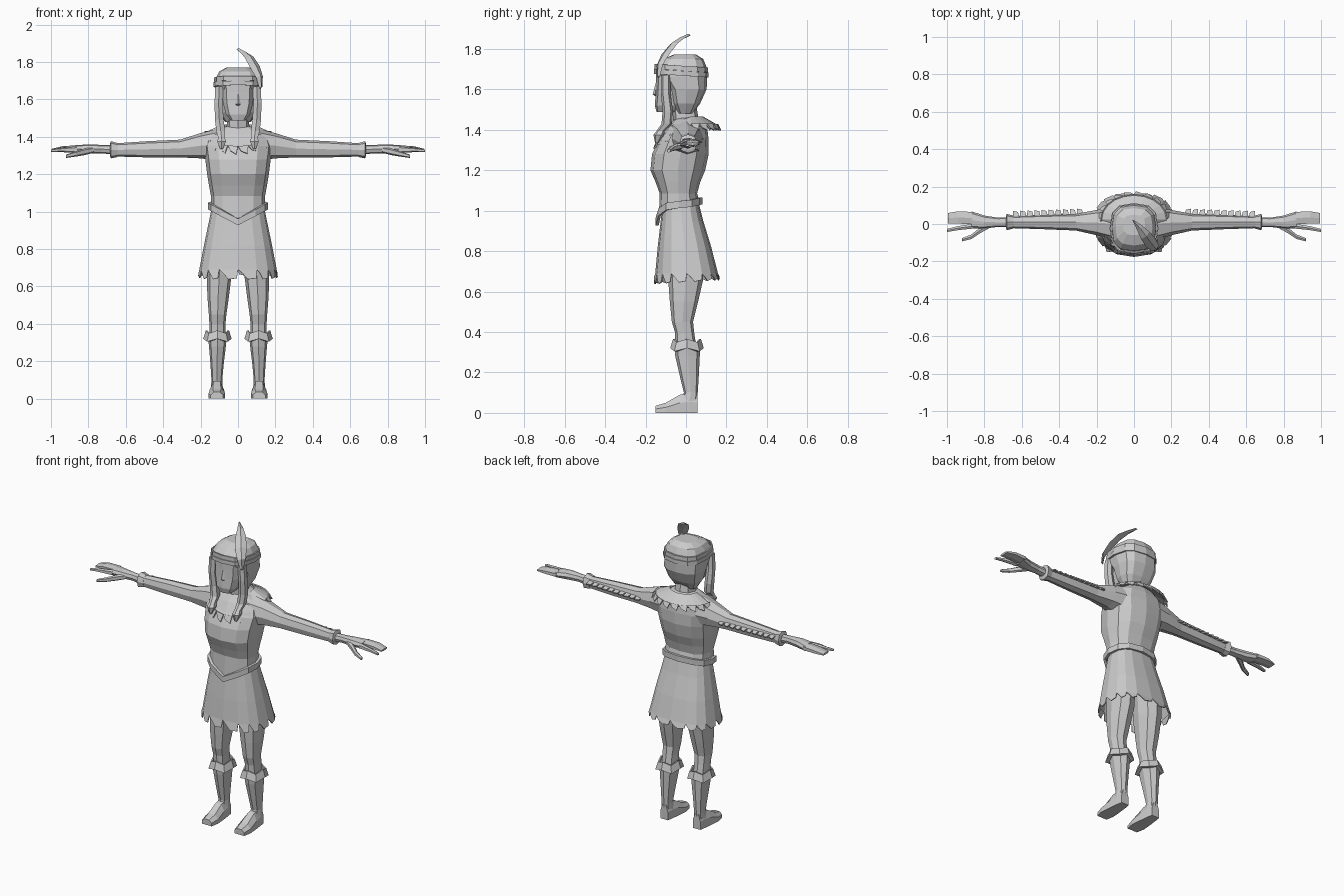
import bpy, bmesh, math
from mathutils import Vector

if "Cube" in bpy.data.objects:
    bpy.data.objects.remove(bpy.data.objects["Cube"])

mat = bpy.data.materials.new("light_grey")
mat.diffuse_color = (0.6, 0.6, 0.6, 1)
mat.use_nodes = True
mat.node_tree.nodes["Principled BSDF"].inputs["Base Color"].default_value = mat.diffuse_color


def build(name, verts, faces, mirror=False, thick=0):
    """Flat-shaded mesh object, optionally thickened and mirrored across x."""
    me = bpy.data.meshes.new(name)
    me.from_pydata([tuple(v) for v in verts], [], faces)
    bm = bmesh.new()
    bm.from_mesh(me)
    bmesh.ops.recalc_face_normals(bm, faces=bm.faces)
    bm.to_mesh(me)
    bm.free()
    me.materials.append(mat)
    ob = bpy.data.objects.new(name, me)
    bpy.context.collection.objects.link(ob)
    if thick:
        ob.modifiers.new("thickness", 'SOLIDIFY').thickness = thick
    if mirror:
        ob.modifiers.new("mirror", 'MIRROR').use_mirror_merge = False
    return ob


def loft(name, rings, mirror=False, caps=True, closed=False):
    n, m = len(rings[0]), len(rings)
    verts = [p for r in rings for p in r]
    faces = [(i * n + j, i * n + (j + 1) % n, (i + 1) % m * n + (j + 1) % n, (i + 1) % m * n + j)
             for i in range(m if closed else m - 1) for j in range(n)]
    if caps and not closed:
        faces += [tuple(range(n)), tuple(range((m - 1) * n, m * n))]
    return build(name, verts, faces, mirror)


def oval(n, power=0.8):
    """Rounded-square unit outline starting at the front (0, -1)."""
    out = []
    for k in range(n):
        a = -math.pi / 2 + 2 * math.pi * k / n
        c, s = math.cos(a), math.sin(a)
        out.append((math.copysign(abs(c) ** power, c) if abs(c) > 1e-6 else 0,
                    math.copysign(abs(s) ** power, s) if abs(s) > 1e-6 else 0))
    return out


def zring(z, cx, hw, yf, yb, n=12, power=0.8):
    return [Vector((cx + hw * u, (yf + yb) / 2 + (yb - yf) / 2 * v, z)) for u, v in oval(n, power)]


def xring(x, yf, yb, zb, zt, n=8):
    return [Vector((x, (yf + yb) / 2 + (yb - yf) / 2 * u, (zb + zt) / 2 + (zt - zb) / 2 * v))
            for u, v in oval(n)]


def band(name, path, h, t, mirror=False, flare=0):
    """Closed strap of height h and thickness t round a path of points."""
    c = sum(path, Vector()) / len(path)
    out = []
    for p in path:
        d = Vector((p.x - c.x, p.y - c.y, 0)).normalized()
        up = Vector((0, 0, h / 2))
        out.append([p - up, p - up + d * (t + flare), p + up + d * t, p + up])
    return loft(name, out, mirror, closed=True)


# Torso with a pointed front hem
def dip(p, z, hw):
    return z + 0.02 * max(0, p.y) / 0.07 - (0.085 * (1 - abs(p.x) / hw) if p.y < 0 else 0)


hem = zring(1.03, 0, 0.145, -0.135, 0.065)
for p in hem:
    p.z = dip(p, 1.03, 0.145)
body = [(1.085, .145, -.13, .055), (1.14, .155, -.15, .07), (1.2, .165, -.176, .095),
        (1.28, .175, -.168, .112), (1.35, .185, -.135, .112), (1.41, .165, -.095, .105),
        (1.45, .095, -.06, .09), (1.46, .05, -.04, .06)]
loft("torso", [hem] + [zring(z, 0, w, f, b) for z, w, f, b in body])

# Belt
band("belt", [p * 1 for p in hem], 0.035, 0.016)

# Skirt with a jagged hem
skirt = [zring(z, 0, w, f, b, 16, 0.75) for z, w, f, b in
         [(1.05, .135, -.115, .06), (.95, .155, -.125, .085), (.82, .182, -.14, .125), (.69, .207, -.152, .158)]]
loft("skirt", skirt, caps=False)
verts, faces = [], []
low = zring(.655, 0, .214, -.16, .168, 16, 0.75)
for k in range(16):
    a, b = skirt[3][k], skirt[3][(k + 1) % 16]
    c, d = low[k], low[(k + 1) % 16]
    i = len(verts)
    tilt = Vector((0, 0, .07 * (c.y + d.y) / 2))
    verts += [a, b, d.lerp(c, .06) + tilt, c.lerp(d, .5) + tilt * .8 + Vector((0, 0, -.008)), c.lerp(d, .22) + Vector((0, 0, .018))]
    faces.append(tuple(range(i, i + 5)))
build("skirt_hem", verts, faces, thick=0.005)

# Legs, boots, cuffs and feet
loft("leg", [zring(z, x, w, f, b, 8) for z, x, w, f, b in
             [(.85, .095, .07, -.09, .085), (.66, .10, .066, -.088, .085), (.55, .106, .058, -.08, .06),
              (.45, .109, .047, -.07, .035), (.4, .11, .043, -.055, .04), (.3, .11, .042, -.05, .055)]], True)
loft("boot", [zring(z, x, w, f, b, 8) for z, x, w, f, b in
              [(.345, .11, .052, -.06, .07), (.28, .11, .045, -.053, .068), (.18, .112, .035, -.03, .063),
               (.1, .113, .029, -.01, .058), (.05, .113, .032, -.03, .056)]], True)
cuff = zring(.335, .11, .054, -.056, .066, 8)
for k, p in enumerate(cuff):
    p.z += .008 * (-1) ** k
band("boot_cuff", cuff, .045, .008, True, .014)
foot = [(.056, .026, .09), (.02, .032, .1), (-.03, .038, .09), (-.1, .044, .05), (-.15, .034, .035)]
loft("foot", [[Vector((.113 + u * w, y, v)) for u, v in [(-1, 0), (1, 0), (1, h * .55), (.5, h), (-.5, h), (-1, h * .55)]]
              for y, w, h in foot], True)

# Arms, sleeve cuffs and sleeve fringe
loft("arm", [xring(*r) for r in
             [(.10, -.09, .09, 1.27, 1.445), (.2, -.06, .075, 1.285, 1.42), (.31, -.035, .055, 1.29, 1.385),
              (.48, -.028, .05, 1.29, 1.377), (.66, -.022, .042, 1.295, 1.365)]], True)
loft("sleeve_cuff", [xring(*r) for r in
                     [(.645, -.024, .045, 1.292, 1.367), (.68, -.033, .054, 1.285, 1.377), (.685, -.02, .04, 1.3, 1.36)]], True)
verts, faces = [], []
for k in range(10):
    x, i = .27 + .038 * k, len(verts)
    y = .052 - .012 * k / 9
    verts += [Vector(p) for p in [(x, y - .012, 1.345), (x + .036, y - .012, 1.345), (x + .034, y + .028, 1.335), (x + .008, y + .022, 1.335)]]
    faces.append((i, i + 1, i + 2, i + 3))
build("sleeve_fringe", verts, faces, True, .008)

# Hands
loft("palm", [xring(*r) for r in
              [(.66, -.018, .035, 1.305, 1.355), (.73, -.016, .034, 1.312, 1.357), (.8, -.024, .045, 1.31, 1.36),
               (.87, -.025, .068, 1.315, 1.355)]], True)
loft("fingers", [xring(*r, 6) for r in
                 [(.86, -.005, .068, 1.318, 1.355), (.94, -.002, .072, 1.322, 1.35), (.995, .0, .062, 1.323, 1.336)]], True)
loft("index_finger", [xring(*r, 6) for r in
                      [(.86, -.026, .003, 1.315, 1.35), (.94, -.034, -.01, 1.318, 1.342), (1.0, -.044, -.025, 1.32, 1.333)]], True)
loft("thumb", [xring(*r, 6) for r in
               [(.77, -.022, .015, 1.315, 1.345), (.82, -.05, -.015, 1.302, 1.338), (.87, -.082, -.055, 1.294, 1.322),
                (.92, -.094, -.075, 1.287, 1.305)]], True)

# Neck, face and hair
loft("neck", [zring(1.4, 0, .065, -.06, .07, 8), zring(1.53, 0, .055, -.07, .05, 8)])
loft("face", [zring(z, 0, w, f, b, 10, .65) for z, w, f, b in
              [(1.487, .04, -.145, -.05), (1.52, .066, -.154, 0), (1.58, .083, -.15, .03), (1.64, .088, -.148, .03), (1.7, .09, -.148, .03)]])
loft("nose", [zring(z, 0, w, f, -.14, 4, 1) for z, w, f in [(1.63, .006, -.15), (1.575, .013, -.165), (1.565, .008, -.15)]])
loft("hair", [zring(z, 0, w, f, b, 12, .7) for z, w, f, b in
              [(1.48, .07, -.04, .035), (1.53, .1, -.07, .07), (1.6, .118, -.09, .102), (1.66, .12, -.135, .105),
               (1.715, .118, -.145, .1), (1.75, .1, -.115, .085), (1.772, .06, -.06, .05)]])
loft("braid", [zring(z, x, w, y - w, y + w, 6) for z, x, w, y in
               [(1.67, .1, .024, -.1), (1.58, .104, .024, -.1), (1.49, .1, .026, -.09), (1.43, .092, .026, -.095),
                (1.395, .088, .02, -.125), (1.375, .088, .026, -.135), (1.335, .088, .008, -.145)]], True)

# Headband in two tilted straps
for name, z, t in [("headband_lower", 1.678, .012), ("headband_upper", 1.703, .008)]:
    path = zring(z, 0, .119, -.147, .1, 12, .7)
    for p in path:
        p.z -= .07 * p.y
    band(name, path, .024, t)

# Feather: a bent blade with a raised spine
spine = [(.12, -.135, 1.66, .008), (.115, -.13, 1.72, .024), (.09, -.1, 1.775, .034),
         (.06, -.06, 1.825, .03), (.03, -.02, 1.85, .018), (-.005, .02, 1.868, .003)]
side, rise = Vector((.72, .6, .1)).normalized(), Vector((.3, -.35, .35)).normalized()
loft("feather", [[Vector(s[:3]) + side * s[3], Vector(s[:3]) + rise * .012, Vector(s[:3]) - side * s[3],
                  Vector(s[:3]) - rise * .004] for s in spine])

# Fringed collar
def collar_point(k, grow, drop):
    a = -math.pi / 2 + 2 * math.pi * k / 20
    f = max(0, -math.sin(a))
    r = 1 if math.sin(a) > 0 else 1.12
    return Vector(((.085 + .09 * grow) * math.cos(a), .025 + (.06 + .07 * grow) * r * math.sin(a) - .02 * f,
                   1.465 - .04 * grow - f * (.03 + .05 * grow) - drop))


rows = [[collar_point(k, g, 0) for k in range(20)] for g in (0, .5, 1)]
loft("collar", rows + [[p - Vector((0, 0, .012)) for p in r] for r in reversed(rows)], closed=True)
verts, faces = [], []
for k in range(20):
    i = len(verts)
    verts += [collar_point(k, .97, 0), collar_point(k + 1, .97, 0), collar_point(k + .85, 1.2, .022), collar_point(k + .3, 1.1, .015)]
    faces.append((i, i + 1, i + 2, i + 3))
build("collar_fringe", verts, faces, thick=.007)
